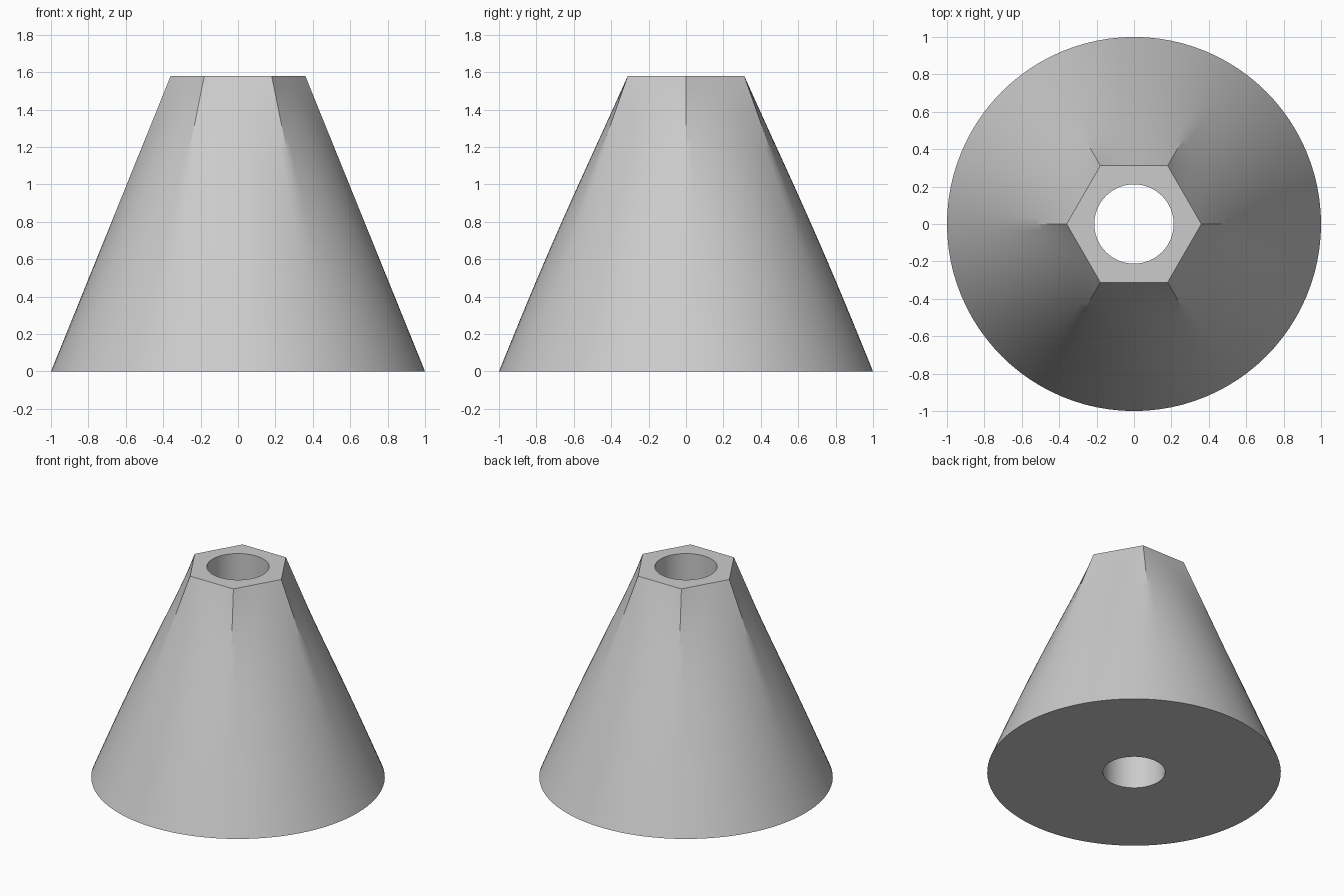
import bpy
import bmesh
from math import cos, sin, pi, radians

cube = bpy.data.objects.get("Cube")
if cube:
    bpy.data.objects.remove(cube)

HEIGHT, BASE_R, TOP_R, BORE_R = 1.58, 1.0, 0.36, 0.212
SEGMENTS, LEVELS = 96, 24

grey = bpy.data.materials.new("light grey")
grey.use_nodes = True
colour = (0.6, 0.6, 0.6, 1)
grey.diffuse_color = colour
grey.node_tree.nodes["Principled BSDF"].inputs["Base Color"].default_value = colour


def section(t):
    """Outline that turns from a circle (t=0) into a hexagon (t=1)."""
    corner = BASE_R + (TOP_R - BASE_R) * t
    points = []
    for i in range(SEGMENTS):
        a = 2 * pi * i / SEGMENTS
        hexagon = cos(pi / 6) / cos(a % (pi / 3) - pi / 6)
        r = corner * (1 + (hexagon - 1) * t ** 3)
        points.append((r * cos(a), r * sin(a), HEIGHT * t))
    return points


def bore(z):
    return [(BORE_R * cos(2 * pi * i / SEGMENTS),
             BORE_R * sin(2 * pi * i / SEGMENTS), z) for i in range(SEGMENTS)]


# Rings run up the outside, across the top and down the bore
bm = bmesh.new()
loops = [section(k / LEVELS) for k in range(LEVELS + 1)] + [bore(HEIGHT), bore(0)]
rings = [[bm.verts.new(p) for p in loop] for loop in loops]
for k, lower in enumerate(rings):
    upper = rings[(k + 1) % len(rings)]
    for i in range(SEGMENTS):
        j = (i + 1) % SEGMENTS
        bm.faces.new((lower[i], lower[j], upper[j], upper[i]))
bmesh.ops.recalc_face_normals(bm, faces=bm.faces)

mesh = bpy.data.meshes.new("tapered_body")
bm.to_mesh(mesh)
bm.free()
mesh.materials.append(grey)
body = bpy.data.objects.new("tapered_body", mesh)
bpy.context.collection.objects.link(body)

# Smooth sides with crisp rims and hexagon corners
bpy.ops.object.select_all(action="DESELECT")
body.select_set(True)
bpy.context.view_layer.objects.active = body
bpy.ops.object.shade_smooth_by_angle(angle=radians(25))
